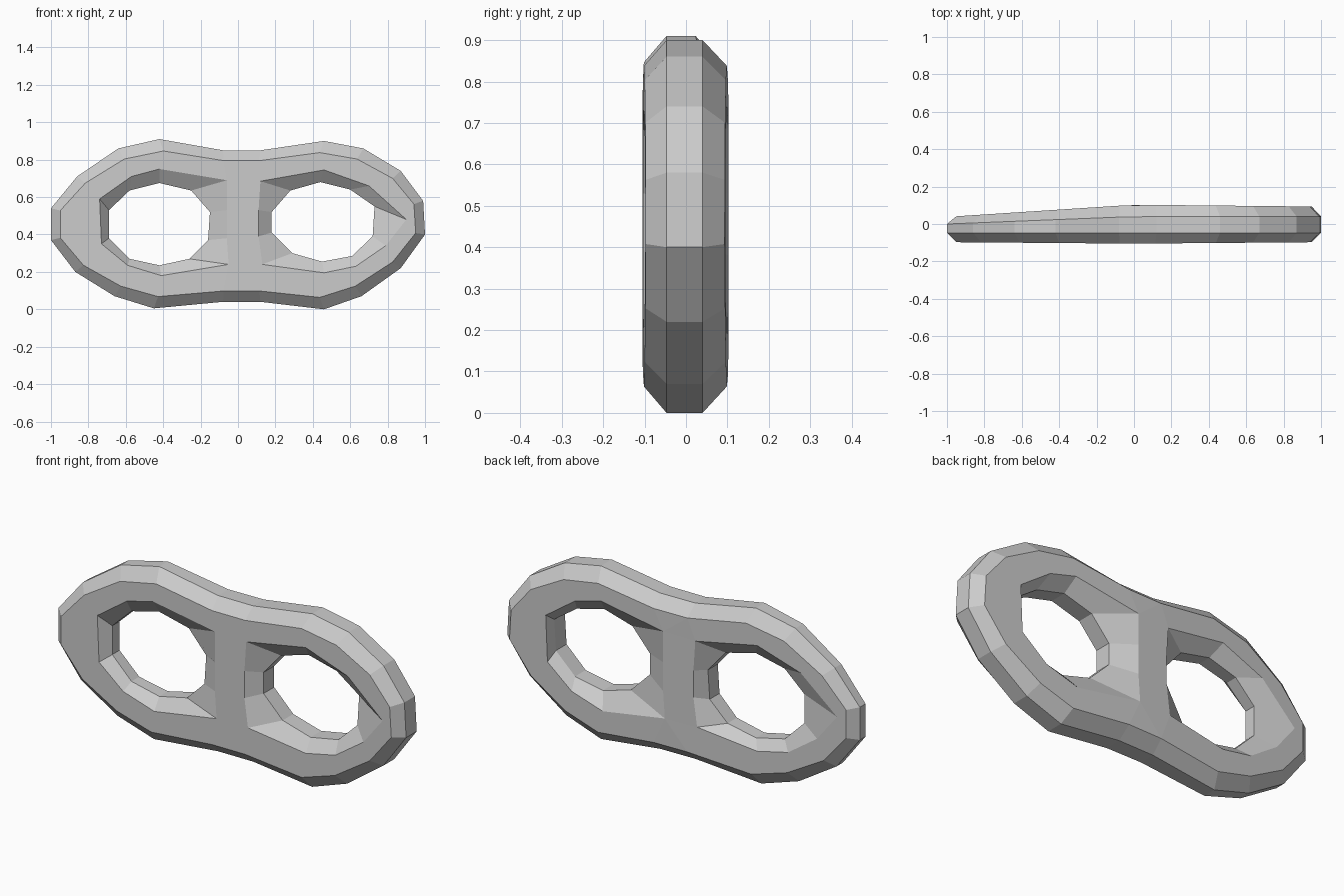
import bpy, bmesh

if "Cube" in bpy.data.objects:
    bpy.data.objects.remove(bpy.data.objects["Cube"])

CZ = 0.455

# Outer outline, front view (x, z)
OUTER = [(-.42, .91), (-.64, .86), (-.86, .71), (-1, .54), (-1, .37), (-.87, .20), (-.66, .07),
         (-.45, .005), (-.08, .04), (.12, .04), (.46, 0), (.66, .07), (.87, .22), (1, .40),
         (.99, .58), (.87, .74), (.67, .86), (.46, .90), (.12, .85), (-.08, .85)]

# Hole throats and their wider front rims, matching point for point
THROAT_L = [(-.42, .675), (-.58, .635), (-.69, .53), (-.69, .38), (-.58, .27),
            (-.42, .235), (-.26, .27), (-.16, .37), (-.15, .52), (-.25, .635)]
THROAT_R = [(.44, .68), (.28, .635), (.18, .52), (.18, .41), (.29, .30),
            (.45, .255), (.61, .285), (.72, .39), (.73, .55), (.60, .64)]
RIM_L = [(-.42, .75), (-.57, .71), (-.74, .59), (-.73, .35), (-.59, .235),
         (-.41, .18), (-.05, .24), (-.06, .38), (-.06, .53), (-.06, .69)]
RIM_R = [(.46, .745), (.12, .685), (.11, .53), (.11, .39), (.13, .24),
         (.46, .195), (.63, .23), (.79, .34), (.90, .48), (.70, .66)]


def mirror(ring):
    """Mirror in x and keep the winding and starting point."""
    m = [(-x, z) for x, z in ring]
    return m[:1] + m[:0:-1]


# The back tapers toward the left end
def back_face(x):
    return .103 + .065 * min(x, 0) - .010 * max(x, 0)


def back_wall(x):
    return .04 + .04 * min(x, 0)


def front_face(x):
    return -.105 + .008 * abs(x)


def front_wall(x):
    return -.047


bm = bmesh.new()


def ring(points, depth):
    return [bm.verts.new((x, depth(x), z)) for x, z in points]


def bridge(a, b):
    n = len(a)
    for i in range(n):
        j = (i + 1) % n
        bm.faces.new((a[i], a[j], b[j], b[i]))


def band(rings):
    for a, b in zip(rings, rings[1:]):
        bridge(a, b)


# Outer band: bevel, wall, bevel
inset = [(x * .95, CZ + (z - CZ) * .86) for x, z in OUTER]
outer = [ring(inset, front_face), ring(OUTER, front_wall),
         ring(OUTER, back_wall), ring(inset, back_face)]
band(outer)

# Two flared holes
holes = []
for throat, front, back in ((THROAT_L, RIM_L, mirror(RIM_R)), (THROAT_R, RIM_R, mirror(RIM_L))):
    h = [ring(front, front_face), ring(throat, front_wall),
         ring(throat, back_wall), ring(back, back_face)]
    band(h)
    holes.append(h)

# Flat front and back faces with the holes left open
for k in (0, 3):
    edges = []
    for loop in (outer[k], holes[0][k], holes[1][k]):
        edges += [bm.edges.get((loop[i - 1], loop[i])) for i in range(len(loop))]
    bmesh.ops.triangle_fill(bm, use_beauty=True, edges=edges, normal=(0, 1, 0))

bmesh.ops.recalc_face_normals(bm, faces=bm.faces)
mesh = bpy.data.meshes.new("double_loop_link")
bm.to_mesh(mesh)
bm.free()
bpy.context.collection.objects.link(bpy.data.objects.new("double_loop_link", mesh))
